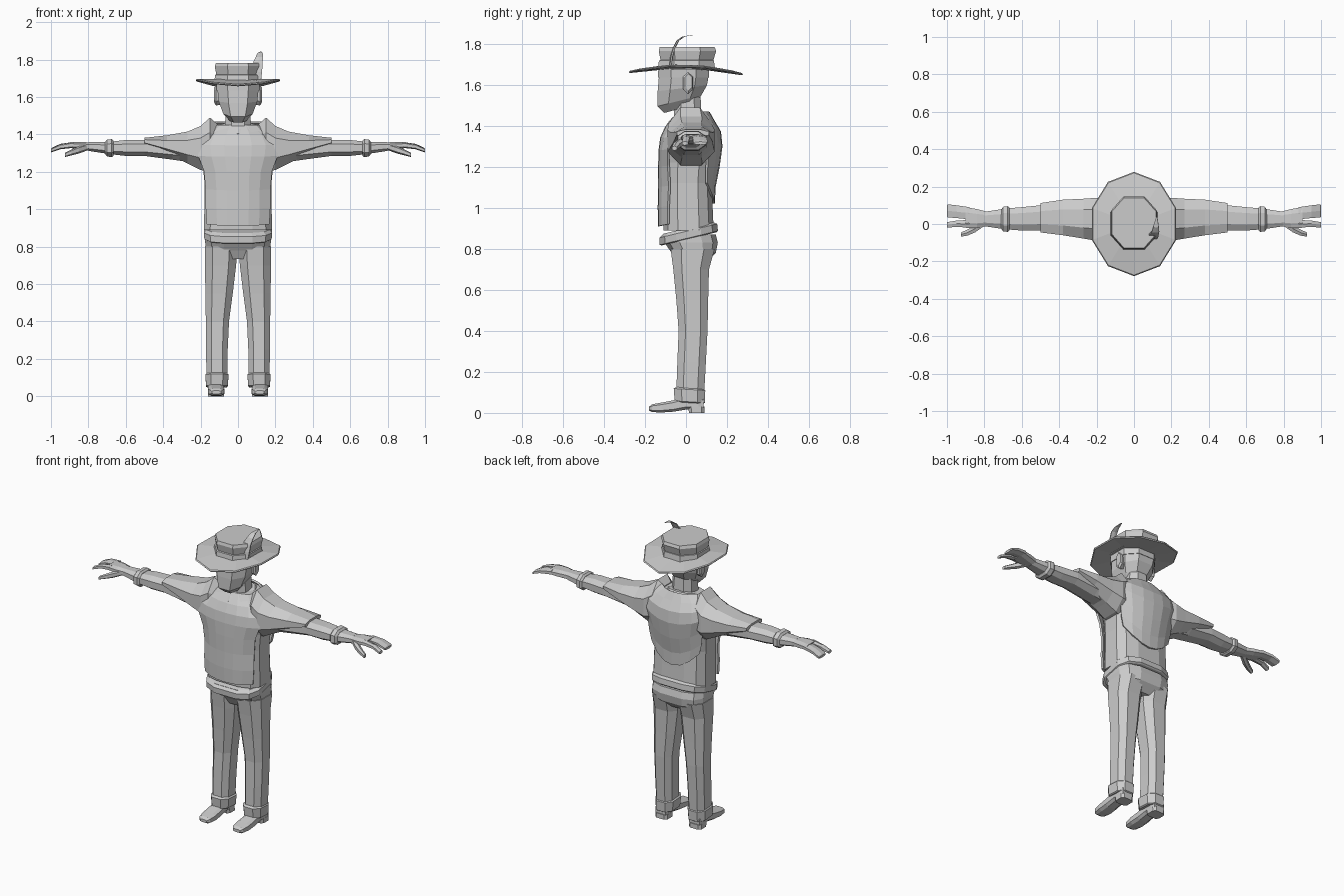
import bpy, bmesh, math
from mathutils import Vector

mat = bpy.data.materials.new("plain_grey")
mat.diffuse_color = (0.6, 0.6, 0.6, 1)


def ring(axis, pos, a0, a1, b0, b1, n=8, e=0.8, tilt=0.0):
    """Boxy n-sided ring filling the rectangle a0..a1, b0..b1 across an axis."""
    pts, k = [], math.cos(math.pi / n) ** e
    for i in range(n):
        t = 2 * math.pi * (i + 0.5) / n
        c, s = math.cos(t), math.sin(t)
        u = math.copysign(abs(c) ** e, c) / k
        v = math.copysign(abs(s) ** e, s) / k
        a = (a0 + a1) / 2 + u * (a1 - a0) / 2
        b = (b0 + b1) / 2 + v * (b1 - b0) / 2
        p = pos + tilt * b
        pts.append(Vector({"x": (p, a, b), "y": (a, p, b), "z": (a, b, p)}[axis]))
    return pts


def finish(name, bm, mirror=False):
    if mirror:
        for v in bm.verts:
            v.co.x = -v.co.x
    bmesh.ops.recalc_face_normals(bm, faces=bm.faces)
    me = bpy.data.meshes.new(name)
    bm.to_mesh(me)
    bm.free()
    me.materials.append(mat)
    ob = bpy.data.objects.new(name, me)
    bpy.context.collection.objects.link(ob)
    return ob


def skin(name, rings, mirror=False):
    bm = bmesh.new()
    rows = [[bm.verts.new(p) for p in r] for r in rings]
    n = len(rows[0])
    for a, b in zip(rows, rows[1:]):
        for i in range(n):
            j = (i + 1) % n
            bm.faces.new((a[i], a[j], b[j], b[i]))
    bm.faces.new(rows[0])
    bm.faces.new(rows[-1])
    return finish(name, bm, mirror)


def loft(name, axis, secs, n=8, e=0.8, tilt=0.0, mirror=False):
    return skin(name, [ring(axis, *s, n=n, e=e, tilt=tilt) for s in secs], mirror)


def pair(name, axis, secs, **kw):
    for side, m in (("left", False), ("right", True)):
        loft(side + "_" + name, axis, secs, mirror=m, **kw)


# Shirt body
loft("shirt_body", "z", [
    (0.89, -.182, .182, -.11, .135), (1.0, -.18, .18, -.11, .13),
    (1.12, -.178, .178, -.11, .125), (1.22, -.185, .185, -.11, .135),
    (1.32, -.21, .21, -.115, .15), (1.39, -.18, .18, -.095, .14),
    (1.45, -.12, .12, -.055, .11)], n=12, e=0.65)


# Poncho panels draped over the front and back
def panel(name, rows, hem_rise):
    bm = bmesh.new()
    grid = []
    for k, (z, half, y_mid, y_side) in enumerate(rows):
        line = []
        for i in range(7):
            u = (i - 3) / 3
            lift = hem_rise * u * u * (1 - k / (len(rows) - 1))
            y = y_mid + (y_side - y_mid) * abs(u) ** 2.5
            line.append(bm.verts.new((u * half, y, z + lift)))
        grid.append(line)
    for a, b in zip(grid, grid[1:]):
        for i in range(6):
            bm.faces.new((a[i], a[i + 1], b[i + 1], b[i]))
    ob = finish(name, bm)
    mod = ob.modifiers.new("thickness", "SOLIDIFY")
    mod.thickness, mod.offset = 0.012, 0


panel("poncho_front", [
    (0.91, .165, -.130, -.085), (1.0, .17, -.132, -.085), (1.1, .17, -.130, -.08),
    (1.2, .18, -.130, -.085), (1.28, .21, -.128, -.085), (1.34, .22, -.12, -.07),
    (1.39, .19, -.098, -.04), (1.44, .13, -.06, 0)], 0.01)
panel("poncho_back", [
    (1.02, .165, .135, .10), (1.1, .18, .138, .10), (1.2, .19, .158, .105),
    (1.3, .215, .172, .11), (1.37, .21, .165, .10), (1.42, .18, .135, .08),
    (1.465, .12, .11, .06)], 0.10)

# Poncho sleeves narrowing towards the elbow, with a raised shoulder point
pair("poncho_sleeve", "x", [
    (.11, -.05, .10, 1.24, 1.455), (.15, -.085, .125, 1.20, 1.49),
    (.20, -.09, .14, 1.21, 1.445), (.27, -.078, .135, 1.245, 1.415),
    (.38, -.06, .13, 1.295, 1.395), (.50, -.045, .112, 1.345, 1.382)], n=8, e=0.9)

# Arms, cuffs and hands
pair("arm", "x", [
    (.18, -.05, .10, 1.24, 1.38), (.35, -.045, .10, 1.265, 1.37),
    (.50, -.035, .10, 1.285, 1.37), (.60, -.035, .09, 1.285, 1.37),
    (.69, -.028, .082, 1.295, 1.36), (.80, -.012, .065, 1.312, 1.358)])
pair("cuff", "x", [
    (.665, -.032, .085, 1.285, 1.365), (.675, -.042, .095, 1.278, 1.375),
    (.70, -.04, .092, 1.282, 1.372), (.71, -.025, .075, 1.295, 1.36)])
pair("palm", "x", [
    (.78, -.01, .065, 1.312, 1.356), (.84, -.022, .08, 1.318, 1.36),
    (.90, -.02, .09, 1.328, 1.358)])
pair("fingers", "x", [
    (.88, .025, .09, 1.33, 1.358), (.95, .032, .10, 1.324, 1.348),
    (.995, .035, .105, 1.310, 1.328), (1.0, .04, .10, 1.308, 1.322)], n=6)
pair("index_finger", "x", [
    (.88, -.02, .022, 1.33, 1.358), (.95, -.015, .018, 1.322, 1.346),
    (1.0, -.02, .010, 1.305, 1.323)], n=6)
pair("thumb", "x", [
    (.80, -.01, .03, 1.318, 1.35), (.85, -.045, -.005, 1.30, 1.335),
    (.89, -.062, -.03, 1.29, 1.318), (.925, -.068, -.045, 1.28, 1.30)], n=6)

# Tilted sash and trouser seat
loft("sash", "z", [
    (.845, -.172, .172, -.118, .148), (.85, -.18, .18, -.128, .156),
    (.885, -.182, .182, -.13, .152), (.90, -.17, .17, -.11, .13)],
    n=12, e=0.65, tilt=0.24)
loft("trouser_seat", "z", [
    (.735, -.14, .14, -.045, .10), (.78, -.172, .172, -.07, .145),
    (.83, -.176, .176, -.105, .155), (.87, -.174, .174, -.115, .145)], n=12, e=0.65)

# Legs, turn-ups and shoes
pair("trouser_leg", "z", [
    (.08, .058, .168, -.048, .088), (.25, .055, .171, -.042, .097),
    (.40, .048, .172, -.036, .105), (.55, .028, .174, -.047, .108),
    (.70, .010, .177, -.062, .112), (.80, .004, .177, -.075, .14)], e=0.75)
pair("turn_up", "z", [
    (.05, .062, .165, -.045, .085), (.055, .055, .171, -.055, .092),
    (.115, .05, .174, -.06, .094), (.125, .062, .165, -.045, .085)],
    e=0.75, tilt=-0.06)
pair("shoe", "y", [
    (-.18, .092, .14, .012, .03), (-.165, .08, .152, .004, .042),
    (-.12, .073, .16, .002, .05), (-.06, .076, .16, .006, .062),
    (.0, .078, .158, .016, .08), (.06, .076, .16, .016, .08),
    (.085, .082, .154, .016, .075)], e=0.6)
pair("heel", "z", [(0, .076, .16, .015, .09), (.03, .076, .16, .01, .09)], e=0.5)

# Neck and rolled collar
loft("neck", "z", [(1.38, -.075, .075, -.06, .08), (1.56, -.062, .062, -.055, .07)])
loft("collar", "z", [
    (1.40, -.105, .105, -.088, .09), (1.425, -.112, .112, -.092, .10),
    (1.445, -.09, .09, -.075, .09), (1.45, -.07, .07, -.06, .07)],
    n=10, tilt=0.22)

# Head: rings tilt less towards the hat
skin("head", [
    ring("z", 1.492, -.045, .045, -.105, .045, tilt=.28),
    ring("z", 1.53, -.078, .078, -.140, .075, tilt=.25),
    ring("z", 1.585, -.103, .103, -.138, .102, tilt=.12),
    ring("z", 1.64, -.11, .11, -.132, .11),
    ring("z", 1.69, -.108, .108, -.125, .10)])
pair("ear", "x", [
    (.09, -.005, .03, 1.565, 1.645), (.118, -.015, .035, 1.56, 1.655),
    (.127, -.005, .03, 1.575, 1.65)], n=6)
loft("hair_band", "z", [
    (1.635, -.114, .114, -.136, .112), (1.68, -.116, .116, -.135, .112)])


# Hat: curved brim, band, flared crown
def brim_ring(scale, dz):
    pts = ring("z", 0, -.225 * scale, .225 * scale, -.265 * scale, .265 * scale, n=10, e=1)
    for p in pts:
        p.z = 1.683 + dz + .012 * (p.x / .225) ** 2 - .022 * (p.y / .265) ** 2 - .02 * p.y
    return pts


skin("hat_brim", [brim_ring(.45, -.008), brim_ring(.98, -.008), brim_ring(1, -.002),
                  brim_ring(.98, .003), brim_ring(.45, .012)])
loft("hat_band", "z", [
    (1.675, -.128, .128, -.138, .142), (1.718, -.122, .122, -.132, .136),
    (1.722, -.112, .112, -.12, .128)], e=0.9)
loft("hat_crown", "z", [
    (1.70, -.113, .113, -.12, .128), (1.765, -.124, .124, -.133, .147),
    (1.783, -.118, .118, -.128, .14)], e=0.9)

# Curling feather on the left of the hat
skin("feather", [ring("z", z, x - w, x + w, y - .006, y + .006, n=6) for x, y, z, w in (
    (.115, -.075, 1.69, .008), (.105, -.07, 1.735, .024), (.105, -.058, 1.78, .026),
    (.115, -.04, 1.815, .02), (.118, -.012, 1.835, .014), (.122, .03, 1.842, .004))])
